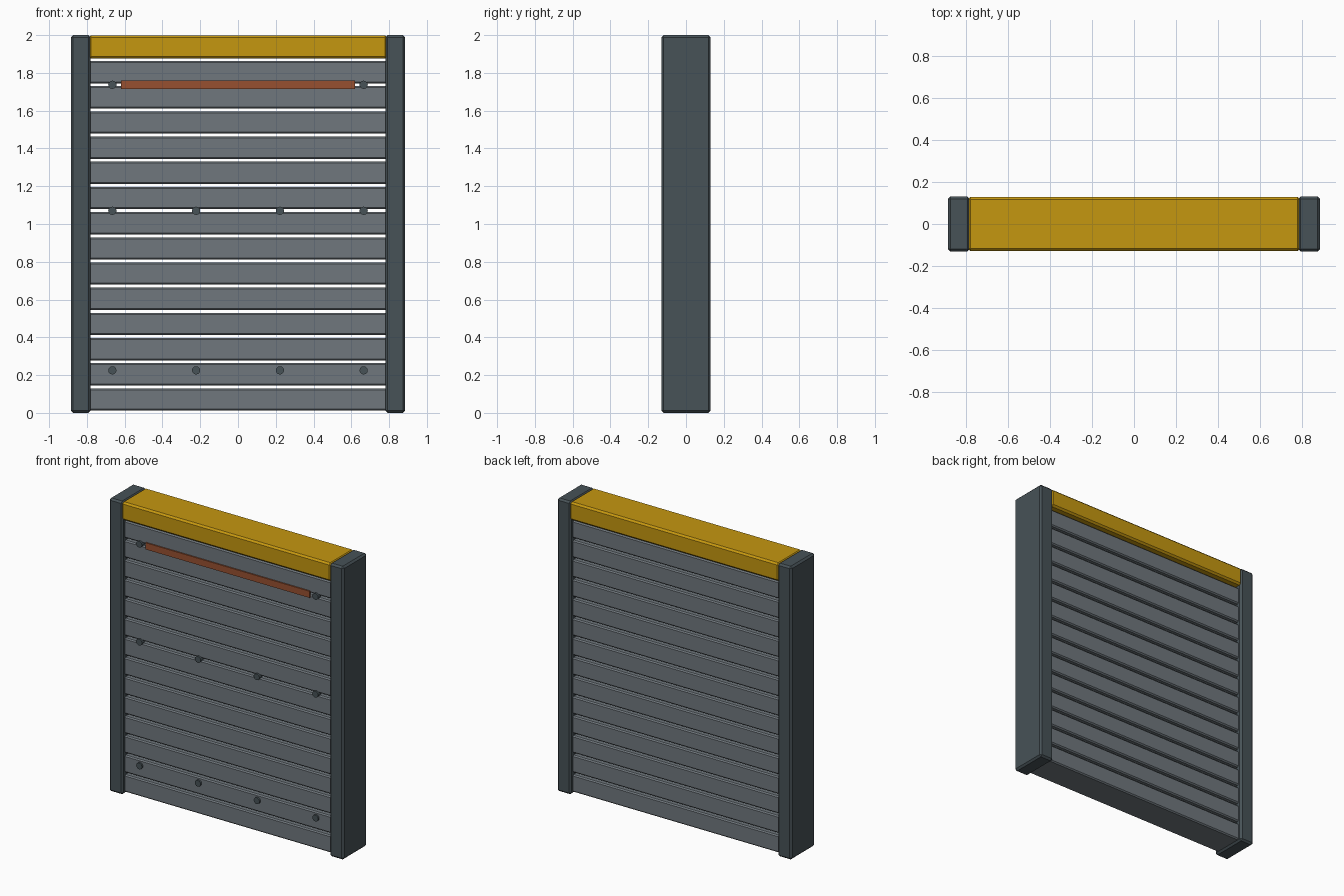
import bpy
import math

cube = bpy.data.objects.get("Cube")
if cube:
    bpy.data.objects.remove(cube, do_unlink=True)


def make_material(name, rgb):
    mat = bpy.data.materials.new(name)
    mat.use_nodes = True
    colour = (*rgb, 1.0)
    mat.diffuse_color = colour
    mat.node_tree.nodes["Principled BSDF"].inputs["Base Color"].default_value = colour
    return mat


DARK = make_material("dark slate metal", (0.063, 0.084, 0.095))
GREY = make_material("grey slat paint", (0.160, 0.186, 0.206))
YELLOW = make_material("yellow paint", (0.56, 0.31, 0.005))
RUST = make_material("rust orange paint", (0.31, 0.08, 0.03))


def box(name, low, high, mat, bevel=0.0):
    """Box between two corners, with an optional chamfer."""
    centre = [(a + b) / 2 for a, b in zip(low, high)]
    bpy.ops.mesh.primitive_cube_add(size=1, location=centre)
    obj = bpy.context.object
    obj.name = name
    obj.scale = [b - a for a, b in zip(low, high)]
    bpy.ops.object.transform_apply(location=False, rotation=False, scale=True)
    obj.data.materials.append(mat)
    if bevel:
        mod = obj.modifiers.new("chamfer", 'BEVEL')
        mod.width = bevel
        mod.segments = 1
    return obj


def bolt(name, x, z):
    """Shallow round bolt head on the front of the slats."""
    bpy.ops.mesh.primitive_cylinder_add(
        vertices=12, radius=0.022, depth=0.03,
        location=(x, 0.015 - BOLT_FACE, z), rotation=(math.pi / 2, 0, 0))
    obj = bpy.context.object
    obj.name = name
    obj.data.materials.append(DARK)
    bpy.ops.object.shade_smooth_by_angle()


HALF_WIDTH = 0.885
INNER = 0.78
DEPTH = 0.13
SLAT_FACE = 0.105
BOLT_FACE = 0.117

# Side posts
box("left_post", (INNER, -DEPTH, 0), (HALF_WIDTH, DEPTH, 2), DARK, 0.012)
box("right_post", (-HALF_WIDTH, -DEPTH, 0), (-INNER, DEPTH, 2), DARK, 0.012)

# Top rail, let into the posts
box("top_rail", (-INNER - 0.01, -DEPTH + 0.001, 1.875),
    (INNER + 0.01, DEPTH - 0.001, 1.999), YELLOW, 0.012)

# Horizontal slats with open gaps
for i in range(14):
    bottom = 0.012 + i * 0.1333
    box(f"slat_{i + 1}", (-INNER - 0.02, -SLAT_FACE, bottom),
        (INNER + 0.02, SLAT_FACE, bottom + 0.118), GREY, 0.008)

# Coloured strip across the upper front
box("front_strip", (-0.62, -SLAT_FACE - 0.009, 1.715),
    (0.62, -SLAT_FACE, 1.76), RUST)

# Bolt heads; the strip takes the place of the inner pair in the top row
for row, z, columns in (("lower", 0.225, (-0.665, -0.222, 0.222, 0.665)),
                        ("middle", 1.07, (-0.665, -0.222, 0.222, 0.665)),
                        ("upper", 1.737, (-0.665, 0.665))):
    for n, x in enumerate(columns):
        bolt(f"{row}_bolt_{n + 1}", x, z)
